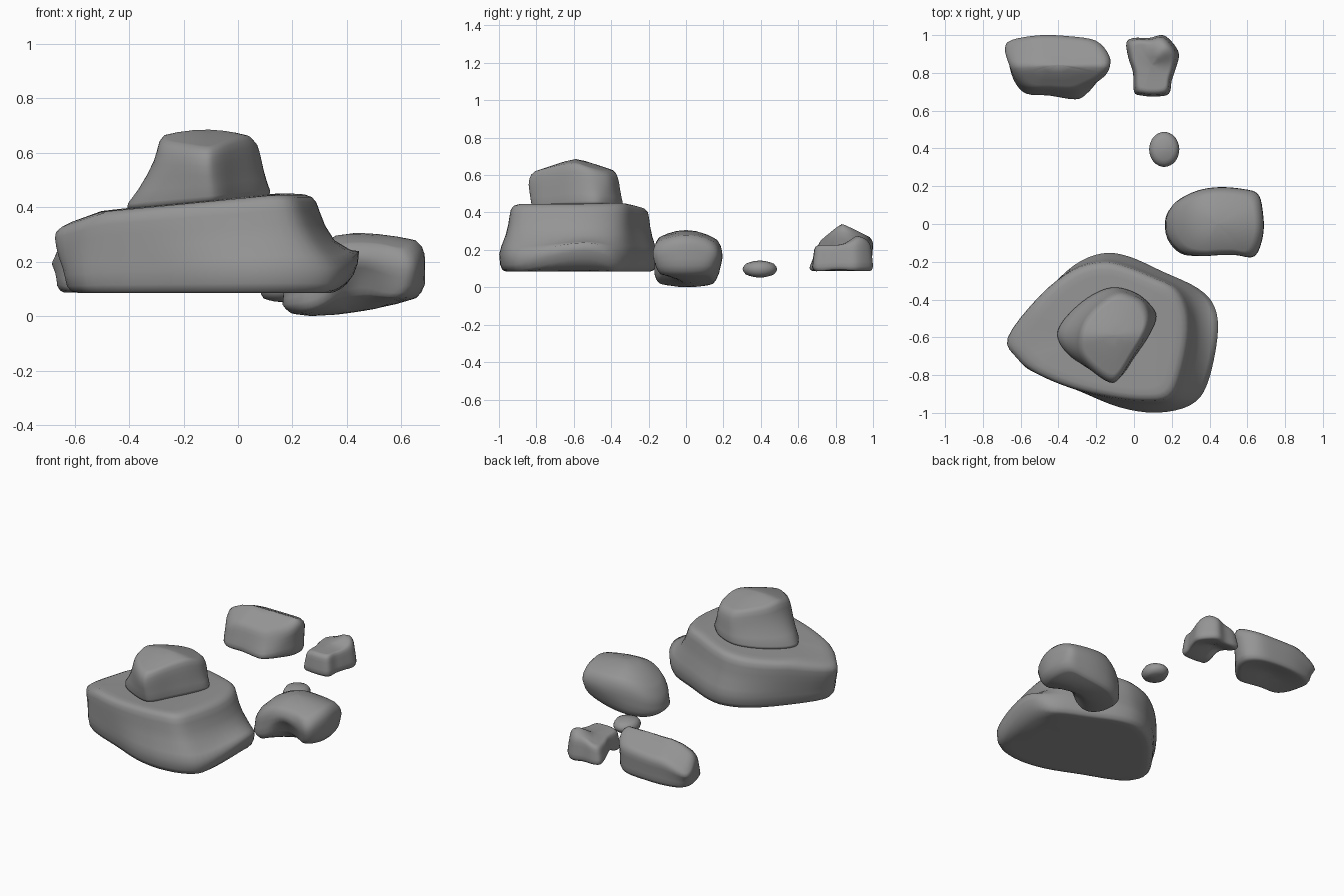
import bpy
import math
from mathutils import Vector

STEPS = 4  # samples per outline span

stone = bpy.data.materials.new("stone_grey")
stone.diffuse_color = (.3, .3, .3, 1)


def smooth_loop(pts):
    """Closed Catmull-Rom curve through the outline points."""
    p = [Vector(q) for q in pts]
    n, out = len(p), []
    for i in range(n):
        a, b, c, d = p[i - 1], p[i], p[(i + 1) % n], p[(i + 2) % n]
        for k in range(STEPS):
            t = k / STEPS
            out.append(0.5 * (2 * b + (c - a) * t + (2 * a - 5 * b + 4 * c - d) * t * t
                              + (3 * b - a - 3 * c + d) * t ** 3))
    return out


def rock(name, low, high, z_low, z_high, rings):
    """Loft between two outlines; rings are (height, outline blend, scale)."""
    lo, hi = smooth_loop(low), smooth_loop(high)
    n = len(lo)
    verts, faces = [], []
    bottom = [(0, 0, s) for s in (.03, .3, .6, .82)]
    top = [(1, 1, s) for s in (.8, .6, .3, .03)]
    loft = bottom + rings + top
    for h, t, s in loft:
        loop = [a.lerp(b, t) for a, b in zip(lo, hi)]
        c = sum(loop, Vector((0, 0))) / n
        for p in loop:
            q = c + (p - c) * s
            zl, zh = z_low(*q), z_high(*q)
            verts.append((q.x, q.y, zl + h * (zh - zl)))
    for j in range(len(loft) - 1):
        for i in range(n):
            k = (i + 1) % n
            faces.append((j * n + i, j * n + k, (j + 1) * n + k, (j + 1) * n + i))
    faces.append(tuple(range(n - 1, -1, -1)))
    faces.append(tuple(range((len(loft) - 1) * n, len(loft) * n)))
    me = bpy.data.meshes.new(name)
    me.from_pydata(verts, [], faces)
    for f in me.polygons:
        f.use_smooth = True
    me.materials.append(stone)
    bpy.context.collection.objects.link(bpy.data.objects.new(name, me))


def bump(x, y, cx, cy, rx, ry):
    return math.exp(-((x - cx) / rx) ** 2 - ((y - cy) / ry) ** 2)


EDGE = [(.0, 0, .9), (.05, 0, .96), (.16, 0, 1), (.32, .15, 1), (.5, .4, 1),
        (.68, .7, 1), (.83, .92, 1), (.94, 1, .96), (1, 1, .88)]

# Large flat boulder, undercut on its right
rock("base_boulder",
     [(-.63, -.6), (-.6, -.73), (-.5, -.8), (-.3, -.88), (-.08, -.97), (.12, -1.0), (.3, -.96),
      (.39, -.85), (.445, -.6), (.43, -.44), (.34, -.34), (.15, -.25), (-.03, -.17), (-.17, -.155),
      (-.32, -.22), (-.48, -.38)],
     [(-.67, -.6), (-.62, -.71), (-.52, -.79), (-.33, -.87), (-.12, -.92), (.06, -.94), (.19, -.92),
      (.25, -.8), (.29, -.6), (.28, -.45), (.22, -.34), (.1, -.28), (-.05, -.22), (-.17, -.2),
      (-.32, -.24), (-.5, -.38)],
     lambda x, y: .085 + 7 * max(0, x - .33) ** 2,
     lambda x, y: .435 + .1 * x - .5 * max(0, x - .08) ** 2 + .01 * (y + .6)
     - .25 * max(0, -.5 - x),
     [(0, 0, .91), (.02, 0, .955), (.1, 0, .985), (.26, .02, 1), (.38, .22, 1), (.55, .6, 1),
      (.7, .82, 1), (.84, .95, 1.0), (.93, 1, .99), (.98, 1, .95), (1, 1, .89)])

# Smaller stone stacked on the boulder
rock("top_stone",
     [(-.41, -.59), (-.36, -.68), (-.25, -.76), (-.13, -.82), (-.07, -.81), (0, -.71), (.08, -.59),
      (.12, -.49), (.08, -.42), (0, -.36), (-.12, -.335), (-.25, -.39), (-.37, -.5)],
     [(-.3, -.61), (-.29, -.7), (-.22, -.78), (-.13, -.84), (-.08, -.82), (-.01, -.71), (.06, -.59),
      (.085, -.5), (.06, -.42), (0, -.38), (-.09, -.36), (-.19, -.42), (-.27, -.51)],
     lambda x, y: .432 + .1 * x,
     lambda x, y: .685 - .34 * (math.hypot(y + .59, .03) - .03) - .9 * (x + .12) ** 2,
     [(0, 0, .94), (.03, 0, .985), (.1, .05, 1), (.3, .4, 1), (.5, .7, 1), (.68, .92, 1),
      (.83, 1, .98), (.94, 1, .94), (1, 1, .86)])

# Bent stone on the right, hollow under its front
rock("bent_stone",
     [(.165, .03), (.175, -.08), (.24, -.155), (.33, -.165), (.42, -.11), (.52, -.12), (.62, -.155),
      (.68, -.06), (.68, .07), (.64, .14), (.55, .16), (.43, .17), (.32, .16), (.22, .11)],
     [(.17, .03), (.18, -.07), (.25, -.15), (.35, -.17), (.45, -.165), (.54, -.165), (.64, -.17),
      (.685, -.05), (.68, .08), (.655, .16), (.58, .185), (.45, .195), (.33, .175), (.22, .115)],
     lambda x, y: .45 * max(0, x - .27) ** 2 + .8 * y * y + 2 * max(0, .27 - x) ** 2
     + .09 * bump(x, y, .44, -.16, .1, .1),
     lambda x, y: .306 - (2.8 if x < .42 else .5) * (x - .42) ** 2 - 1.9 * y * y,
     [(0, 0, .88), (.07, .1, .95), (.2, .3, 1), (.4, .7, 1), (.6, 1, 1), (.78, 1, .99),
      (.91, 1, .95), (1, 1, .86)])

# Little pebble
oval = [(.16 + .08 * math.cos(a * math.pi / 4), .395 + .093 * math.sin(a * math.pi / 4))
        for a in range(8)]
rock("pebble", oval, oval,
     lambda x, y: .052 + 3 * ((x - .16) ** 2 + (y - .395) ** 2),
     lambda x, y: .143 - 3 * ((x - .16) ** 2 + (y - .395) ** 2),
     [(.2, 0, .94), (.5, 0, 1), (.8, 0, .94)])

# Small saddle-shaped stone at the back right
saddle = [(-.04, .96), (.0, .985), (.08, .985), (.15, 1.0), (.2, .965), (.238, .9), (.22, .82),
          (.2, .76), (.185, .69), (.12, .675), (.04, .68), (0, .7), (-.005, .8), (-.03, .88)]
saddle_top = [(.1 + (x - .1) * .88, .84 + (y - .84) * .93) for x, y in saddle]
rock("saddle_stone", saddle[::-1], saddle_top[::-1],
     lambda x, y: .085 + .05 * bump(x, y, .05, .84, .12, .08),
     lambda x, y: .225 + .05 * bump(x, y, .15, .92, .07, .06) - .25 * max(0, .06 - x),
     EDGE)

# Ridged stone at the back left
rock("ridge_stone",
     [(-.66, .91), (-.62, .96), (-.5, .99), (-.35, .99), (-.22, .97), (-.15, .91), (-.15, .83),
      (-.19, .76), (-.25, .69), (-.31, .66), (-.45, .68), (-.57, .69), (-.63, .75), (-.66, .84)],
     [(-.685, .93), (-.65, .975), (-.5, 1.0), (-.35, .995), (-.2, .97), (-.13, .89), (-.13, .82),
      (-.17, .77), (-.25, .73), (-.32, .705), (-.45, .71), (-.56, .715), (-.62, .76), (-.66, .84)],
     lambda x, y: .085 + .03 * bump(x, y, -.4, .84, .15, .1),
     lambda x, y: .345 - (.85 if y < .83 else .5) * (math.hypot(y - .83, .015))
     - .9 * max(0, -.5 - x) ** 1.4,
     EDGE)
